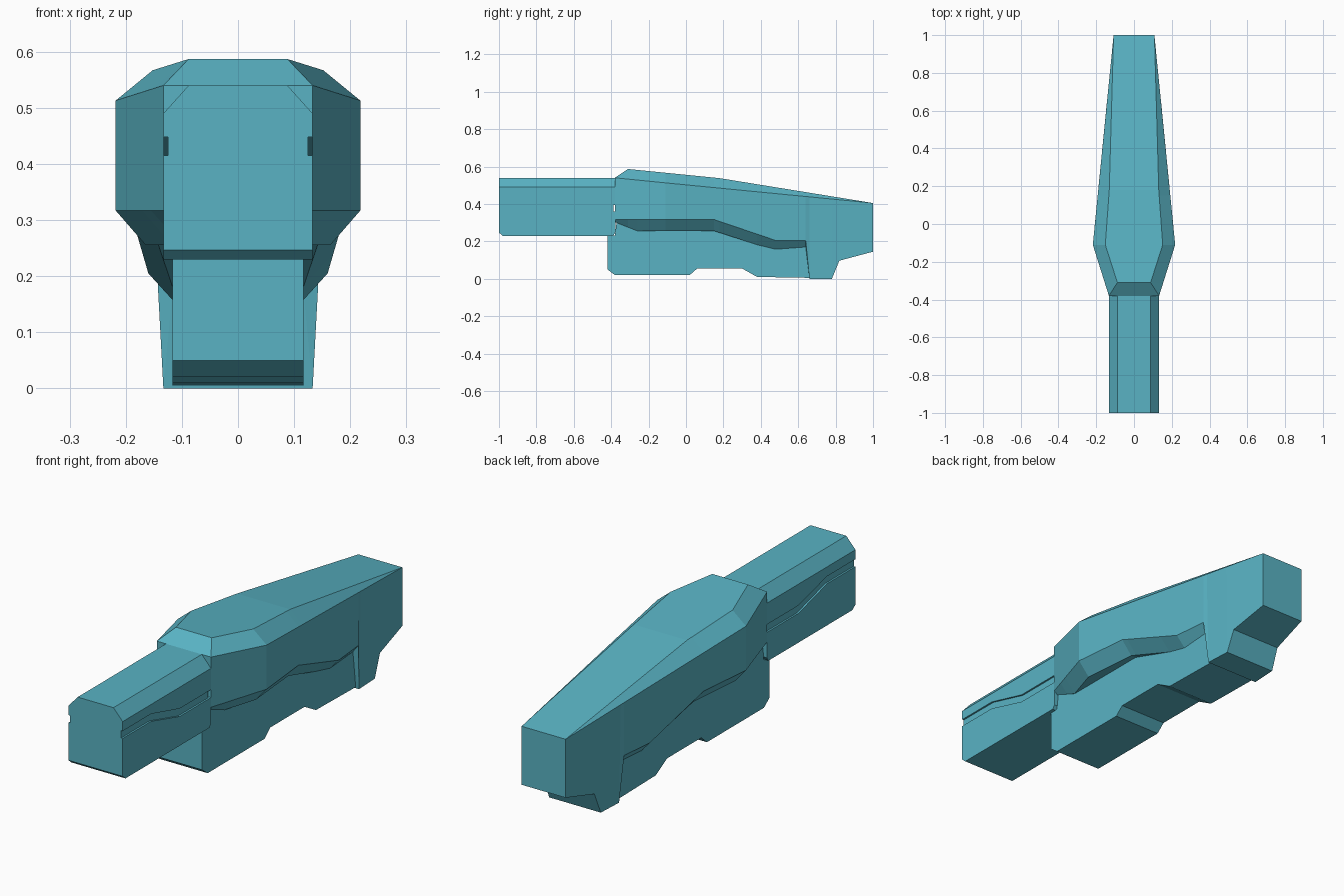
import bpy, bmesh

if "Cube" in bpy.data.objects:
    bpy.data.objects.remove(bpy.data.objects["Cube"])

teal = bpy.data.materials.new("teal")
teal.diffuse_color = (0.10, 0.45, 0.55, 1)
teal.use_nodes = True
teal.node_tree.nodes["Principled BSDF"].inputs["Base Color"].default_value = teal.diffuse_color


def finish(name, bm):
    bmesh.ops.remove_doubles(bm, verts=bm.verts, dist=0.0005)
    bmesh.ops.recalc_face_normals(bm, faces=bm.faces)
    mesh = bpy.data.meshes.new(name)
    bm.to_mesh(mesh)
    bm.free()
    mesh.materials.append(teal)
    obj = bpy.data.objects.new(name, mesh)
    bpy.context.collection.objects.link(obj)
    return obj


def loft(name, sections):
    """Sections are (y, [(x, z) of the right half, top to bottom])."""
    bm = bmesh.new()
    rings = []
    for y, half in sections:
        ring = half + [(-x, z) for x, z in reversed(half)]
        rings.append([bm.verts.new((x, y, z)) for x, z in ring])
    for a, b in zip(rings, rings[1:]):
        n = len(a)
        for i in range(n):
            j = (i + 1) % n
            bm.faces.new((a[i], a[j], b[j], b[i]))
    bm.faces.new(rings[0])
    bm.faces.new(rings[-1])
    return finish(name, bm)


def side_block(name, profile, w):
    """Side outline of (y, z) points extruded to half width w."""
    bm = bmesh.new()
    a = [bm.verts.new((-w, y, z)) for y, z in profile]
    b = [bm.verts.new((w, y, z)) for y, z in profile]
    for i in range(len(a)):
        j = (i + 1) % len(a)
        bm.faces.new((a[i], a[j], b[j], b[i]))
    bm.faces.new(a)
    bm.faces.new(b)
    return finish(name, bm)


def at(curve, y):
    """Piecewise linear value of a curve of (y, value) points."""
    if y <= curve[0][0]:
        return curve[0][1]
    for (y0, v0), (y1, v1) in zip(curve, curve[1:]):
        if y <= y1:
            return v0 + (v1 - v0) * (y - y0) / (y1 - y0)
    return curve[-1][1]


# Main body: edge lines running front to back, lofted through sections
top_w = [(-.38, .133), (-.31, .088), (-.11, .152), (.18, .131), (1, .108)]
top_z = [(-.38, .54), (-.31, .587), (.18, .538), (1, .405)]
side_w = [(-.38, .133), (-.11, .218), (1, .108)]
side_z = [(-.38, .54), (-.11, .513), (1, .405)]
low_w = [(-.38, .133), (-.11, .218), (.64, .144), (.66, .133), (.78, .127), (1, .108)]
low_z = [(-.38, .317), (.15, .317), (.48, .205), (.64, .205), (.66, 0),
         (.78, 0), (.82, .097), (1, .145)]
in_w = [(-.38, .117), (-.26, .118), (-.11, .165), (.15, .142), (.38, .117),
        (.64, .117), (.66, .133), (.78, .127), (1, .108)]
in_z = [(-.38, .303), (-.26, .256), (.15, .256), (.38, .182), (.48, .158),
        (.64, .17), (.66, 0), (.78, 0), (.82, .097), (1, .145)]
pairs = [(top_w, top_z), (side_w, side_z), (low_w, low_z), (in_w, in_z)]
stations = sorted({y for pair in pairs for c in pair for y, _ in c})
loft("main_body", [(y, [(at(w, y), at(z, y)) for w, z in pairs]) for y in stations])

# Lower body under the ledge
side_block("lower_body", [
    (-.42, .232), (-.42, .05), (-.38, .02), (.02, .02), (.06, .055), (.30, .055),
    (.38, .01), (.67, .005), (.67, .19), (.48, .19), (.15, .28), (-.26, .28),
    (-.37, .31), (-.38, .232)], .117)

# Front bar: chamfered upper half, inset core, lower half
groove = [(-1, .448), (-.8, .448), (-.6, .395), (-.378, .395)]
loft("bar_upper", [(y, [(.088, .54), (.133, .49), (.133, z)]) for y, z in groove])
side_block("bar_core", [(-1, .46), (-1, .40), (-.8, .40), (-.6, .34), (-.388, .34),
                        (-.388, .41), (-.6, .41), (-.8, .46)], .125)
side_block("bar_lower", [
    (-1, .415), (-.8, .415), (-.6, .36), (-.378, .36), (-.378, .247),
    (-.39, .23), (-.98, .23), (-1, .247)], .133)
